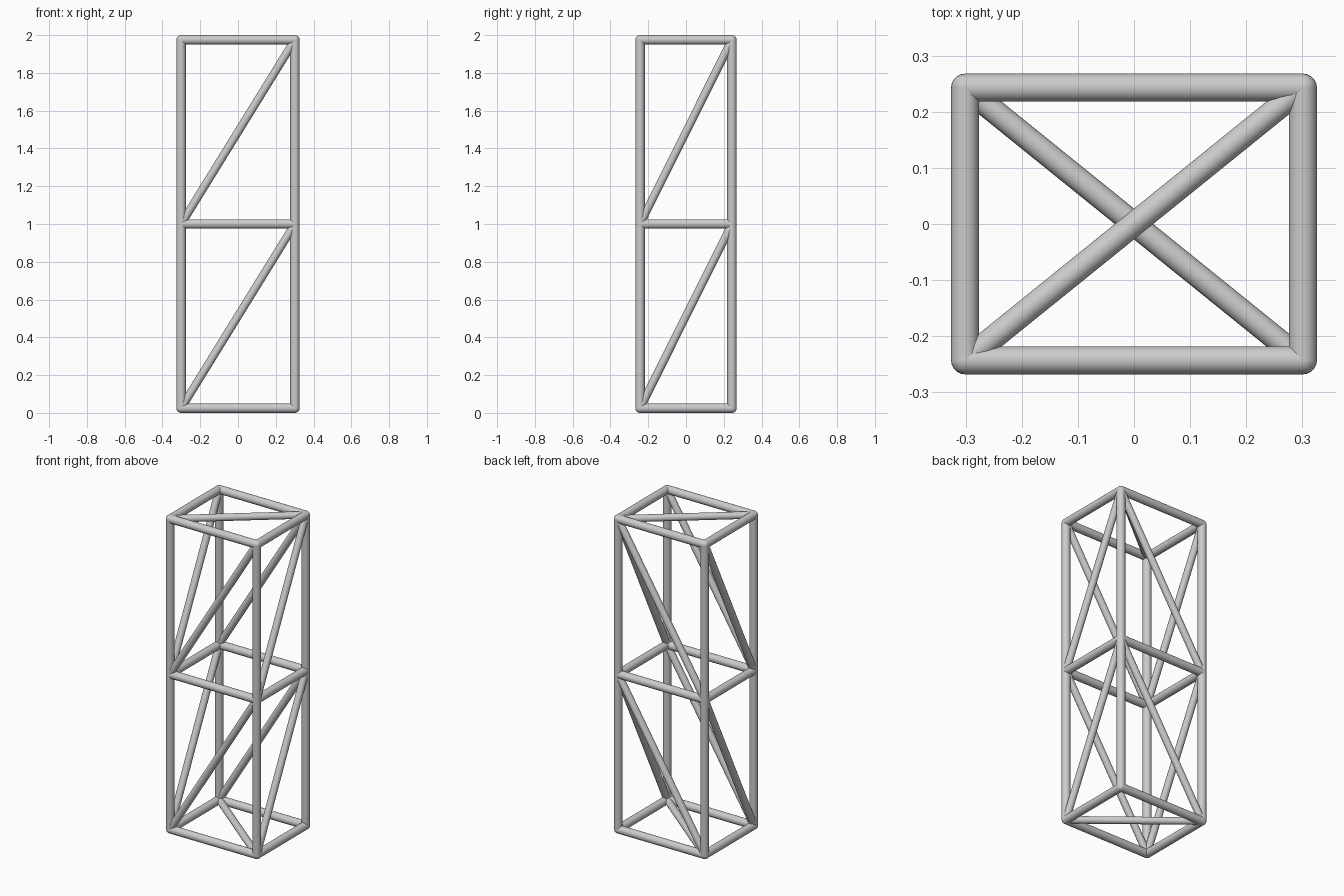
import bpy, bmesh
from mathutils import Vector, Matrix

if "Cube" in bpy.data.objects:
    bpy.data.objects.remove(bpy.data.objects["Cube"])

R = 0.025                      # main tube radius
RD = 0.0215                    # diagonal brace radius
X, Y = 0.301, 0.243            # tube centre lines
LEVELS = [R, 1.0, 2.0 - R]     # heights of the three rings


def corners(z):
    return [Vector(p) for p in ((-X, -Y, z), (X, -Y, z), (X, Y, z), (-X, Y, z))]


def add_tube(bm, a, b, r):
    d = b - a
    m = Matrix.Translation((a + b) / 2) @ d.to_track_quat('Z', 'Y').to_matrix().to_4x4()
    bmesh.ops.create_cone(bm, cap_ends=False, segments=20, radius1=r, radius2=r,
                          depth=d.length, matrix=m)


def make(name, tubes, r, joints=()):
    bm = bmesh.new()
    for a, b in tubes:
        add_tube(bm, a, b, r)
    for p in joints:
        bmesh.ops.create_uvsphere(bm, u_segments=20, v_segments=12, radius=r,
                                  matrix=Matrix.Translation(p))
    for f in bm.faces:
        f.smooth = True
    me = bpy.data.meshes.new(name)
    bm.to_mesh(me)
    bm.free()
    bpy.context.collection.objects.link(bpy.data.objects.new(name, me))


rings = [corners(z) for z in LEVELS]

# Corner posts
make("corner_posts", list(zip(rings[0], rings[2])), R)

# Horizontal rings with rounded joints
for name, c in zip(("bottom_ring", "middle_ring", "top_ring"), rings):
    make(name, [(c[i], c[(i + 1) % 4]) for i in range(4)], R, c)

# Side braces rise towards +x (front, back) and +y (left, right)
for name, lo, hi in (("lower", rings[0], rings[1]), ("upper", rings[1], rings[2])):
    make(name + "_side_braces",
         [(lo[i], hi[j]) for i, j in ((0, 1), (3, 2), (0, 3), (1, 2))], RD)

# End braces cross in opposite directions
make("top_brace", [(rings[2][0], rings[2][2])], RD)
make("bottom_brace", [(rings[0][3], rings[0][1])], RD)
